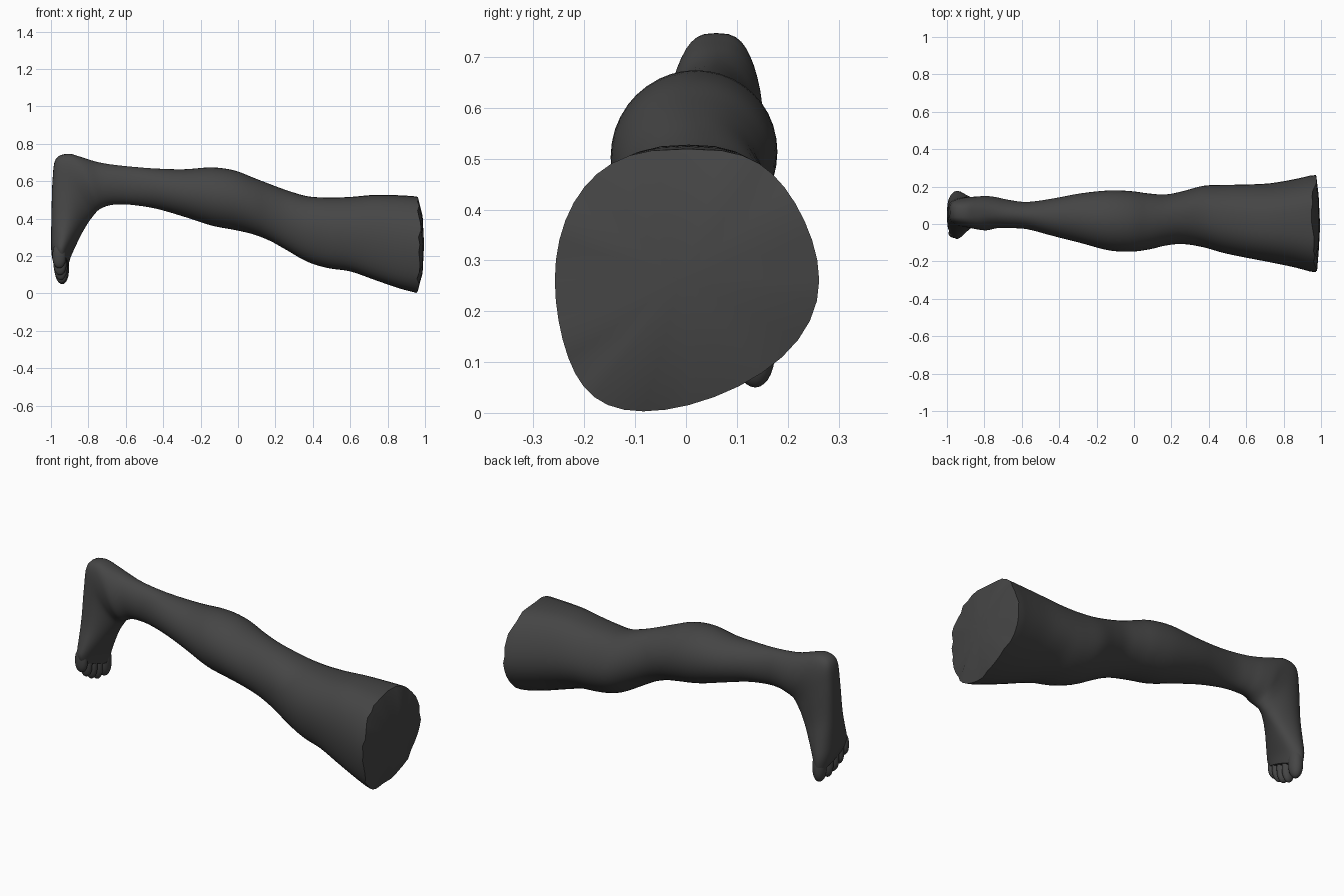
import bpy, bmesh, math, random
from mathutils import Vector, Matrix

if "Cube" in bpy.data.objects:
    bpy.data.objects.remove(bpy.data.objects["Cube"])

random.seed(4)
SEG, SUB = 40, 4

skin = bpy.data.materials.new("dark_grey")
skin.diffuse_color = (0.06, 0.06, 0.06, 1)
skin.use_nodes = True
skin.node_tree.nodes["Principled BSDF"].inputs["Base Color"].default_value = skin.diffuse_color

# leg sections: x, shin z, calf z, outer y, inner y
LEG = [(0.955, 0.003, 0.519, -0.258, 0.262), (0.86, 0.028, 0.525, -0.232, 0.24),
       (0.73, 0.073, 0.527, -0.205, 0.218), (0.60, 0.118, 0.516, -0.18, 0.211),
       (0.48, 0.136, 0.513, -0.155, 0.209), (0.37, 0.170, 0.520, -0.124, 0.204),
       (0.26, 0.232, 0.552, -0.107, 0.175), (0.17, 0.282, 0.585, -0.115, 0.158),
       (0.08, 0.317, 0.620, -0.136, 0.163), (-0.02, 0.340, 0.658, -0.148, 0.176),
       (-0.14, 0.363, 0.674, -0.14, 0.179), (-0.29, 0.411, 0.664, -0.10, 0.163),
       (-0.44, 0.454, 0.668, -0.062, 0.135), (-0.57, 0.474, 0.678, -0.028, 0.118)]

# ankle and foot sections: instep x z, heel/sole x z, outer y, inner y, instep shift
FOOT = [(-0.65, 0.476, -0.68, 0.69, -0.022, 0.128, 0), (-0.70, 0.468, -0.76, 0.705, -0.022, 0.142, 0),
        (-0.74, 0.450, -0.84, 0.73, -0.034, 0.15, 0), (-0.762, 0.43, -0.91, 0.747, -0.028, 0.147, 0.01),
        (-0.778, 0.41, -0.975, 0.718, -0.02, 0.145, 0.015), (-0.80, 0.38, -0.992, 0.60, -0.024, 0.146, 0.02),
        (-0.83, 0.33, -0.997, 0.43, -0.04, 0.15, 0.03), (-0.865, 0.26, -0.999, 0.31, -0.065, 0.166, 0.035),
        (-0.893, 0.20, -0.998, 0.225, -0.08, 0.177, 0.03), (-0.907, 0.155, -0.985, 0.165, -0.07, 0.17, 0.01)]


def catmull(p, i, t):
    a, b, c, d = p[max(i - 1, 0)], p[i], p[i + 1], p[min(i + 2, len(p) - 1)]
    return [0.5 * (2 * q + (r - o) * t + (2 * o - 5 * q + 4 * r - s) * t * t
                   + (3 * q - o - 3 * r + s) * t ** 3) for o, q, r, s in zip(a, b, c, d)]


def ring(s):
    """Closed section between an instep point and a heel point."""
    ax, az, bx, bz, y0, y1, shift, tilt, box = s
    pts = []
    for k in range(SEG):
        t = 2 * math.pi * k / SEG
        c, w = math.cos(t), math.sin(t)
        # the sole / back of thigh is squarer
        e = 1 - box * max(0, c)
        w = math.copysign(abs(w) ** e, w)
        f = (c + 1) / 2
        y = (y0 + y1) / 2 + w * (y1 - y0) / 2 + shift * (1 - f) * (1 - w * w)
        z = az + (bz - az) * f - tilt * w * (y1 - y0) / 2
        pts.append(Vector((ax + (bx - ax) * f, y, z)))
    return pts


def finish(name, bm, angle):
    bmesh.ops.recalc_face_normals(bm, faces=bm.faces)
    me = bpy.data.meshes.new(name)
    bm.to_mesh(me)
    bm.free()
    me.materials.append(skin)
    ob = bpy.data.objects.new(name, me)
    bpy.context.collection.objects.link(ob)
    bpy.ops.object.select_all(action='DESELECT')
    ob.select_set(True)
    bpy.context.view_layer.objects.active = ob
    bpy.ops.object.shade_smooth_by_angle(angle=math.radians(angle))
    return ob


# leg and foot: one continuous loft
sections = [(x, zl, x, zh, y0, y1, -0.09 * max(0, x), 0, 0.3 * max(0, x)) for x, zl, zh, y0, y1 in LEG]
for i, f in enumerate(FOOT):
    g = max(0, i - 4) / 5
    sections.append((*f, 0.36 * g * g, 0.4 * min(1, i / 4)))
rings = [ring(catmull(sections, i, j / SUB)) for i in range(len(sections) - 1) for j in range(SUB)]
rings.append(ring(sections[-1]))

# ragged, slightly domed cut at the thigh
for p in rings[0]:
    p.x += 0.018 * (1 - ((p.z - 0.26) / 0.26) ** 2) + random.uniform(-0.009, 0.009)
mid = Vector((0.0, 0.0, 0.265))
dome = [Vector((0.987, *(mid.lerp(p, 0.6)).yz)) for p in rings[0]]
rings.insert(0, dome)

bm = bmesh.new()
loops = [[bm.verts.new(p) for p in r] for r in rings]
for a, b in zip(loops, loops[1:]):
    for k in range(SEG):
        n = (k + 1) % SEG
        bm.faces.new((a[k], a[n], b[n], b[k]))
for loop, out in ((loops[0], Vector((0.008, 0, 0))), (loops[-1], Vector((0, 0, -0.012)))):
    tip = bm.verts.new(sum((v.co for v in loop), Vector()) / SEG + out)
    for k in range(SEG):
        bm.faces.new((loop[k], loop[(k + 1) % SEG], tip))
finish("leg", bm, 50)

# toes: y, tip z, half width, half length, x
TOES = [("big_toe", 0.136, 0.05, 0.04, 0.085, -0.94), ("second_toe", 0.073, 0.054, 0.026, 0.085, -0.944),
        ("third_toe", 0.028, 0.072, 0.025, 0.08, -0.948), ("fourth_toe", -0.013, 0.098, 0.024, 0.075, -0.952),
        ("little_toe", -0.05, 0.135, 0.025, 0.065, -0.956)]
for name, y, tip, w, length, x in TOES:
    bm = bmesh.new()
    bmesh.ops.create_uvsphere(bm, u_segments=20, v_segments=14, radius=1)
    for v in bm.verts:
        # blunter than an ellipsoid towards the tip
        v.co.z = math.copysign(abs(v.co.z) ** 0.8, v.co.z)
    bmesh.ops.transform(bm, verts=bm.verts, matrix=Matrix.Translation((x, y, tip + length))
                        @ Matrix.Diagonal((0.036, w, length, 1)))
    finish(name, bm, 60)
